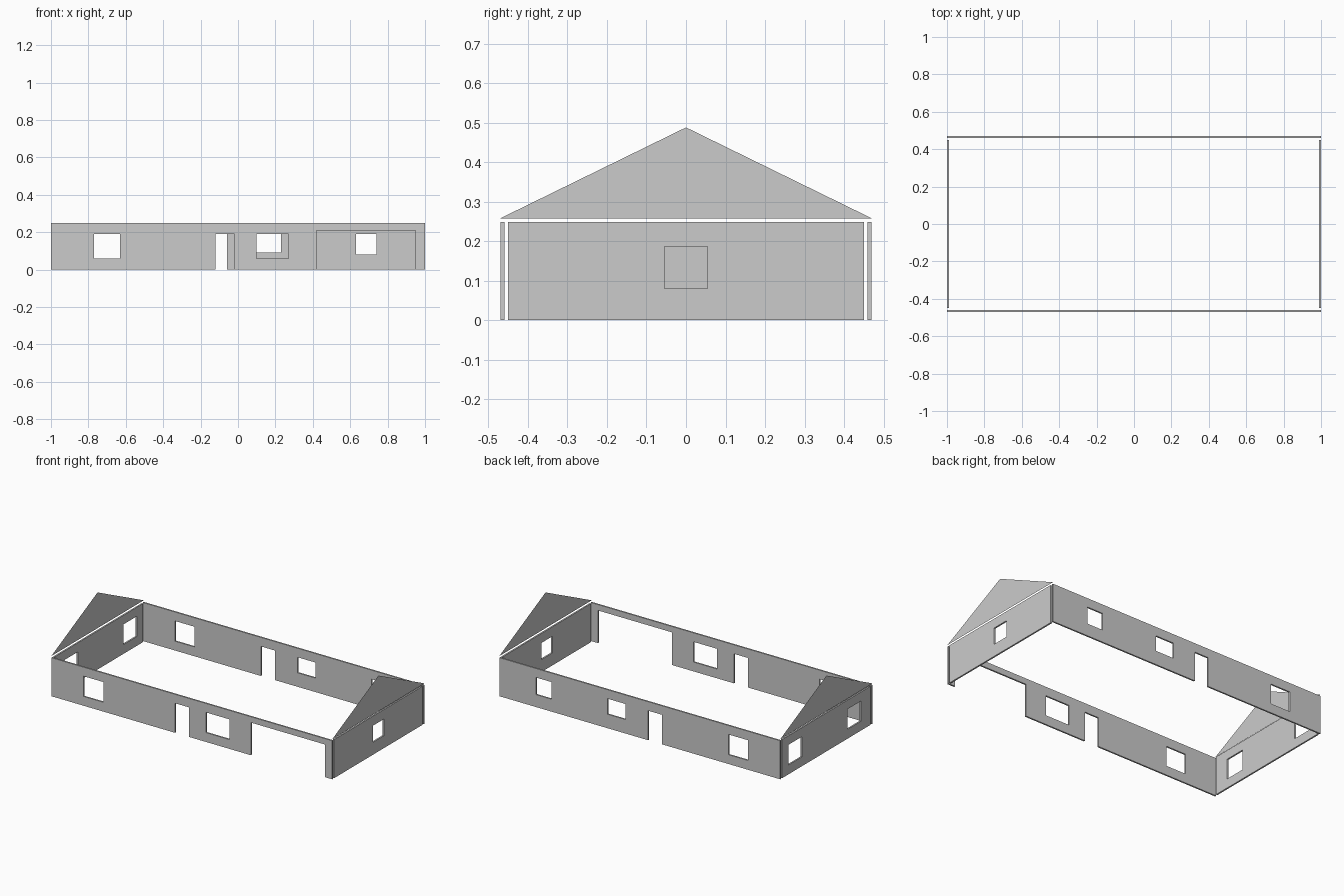
import bpy
import bmesh
from mathutils import Vector

cube = bpy.data.objects.get("Cube")
if cube:
    bpy.data.objects.remove(cube, do_unlink=True)

WALL_H = 0.248
THICK = 0.01
HALF_X = 1.0
HALF_Y = 0.47

plaster = bpy.data.materials.new("light_grey_plaster")
plaster.use_nodes = True
colour = (0.6, 0.6, 0.6, 1.0)
plaster.diffuse_color = colour
plaster.node_tree.nodes["Principled BSDF"].inputs["Base Color"].default_value = colour


def finish(name, bm):
    mesh = bpy.data.meshes.new(name)
    bm.to_mesh(mesh)
    bm.free()
    mesh.materials.append(plaster)
    obj = bpy.data.objects.new(name, mesh)
    bpy.context.collection.objects.link(obj)
    return obj


def wall(name, origin, along, thickness, half, openings):
    """Upright panel with rectangular openings (start, end, bottom, top)."""
    us = sorted({-half, half, *(u for o in openings for u in o[:2])})
    zs = sorted({0.0, WALL_H, *(z for o in openings for z in o[2:])})
    bm = bmesh.new()
    grid = [[bm.verts.new(origin + along * u + Vector((0, 0, z))) for z in zs] for u in us]
    for i in range(len(us) - 1):
        for j in range(len(zs) - 1):
            u, z = (us[i] + us[i + 1]) / 2, (zs[j] + zs[j + 1]) / 2
            if not any(a < u < b and c < z < d for a, b, c, d in openings):
                bm.faces.new((grid[i][j], grid[i + 1][j], grid[i + 1][j + 1], grid[i][j + 1]))
    # Give the panel its thickness
    panel = bmesh.ops.extrude_face_region(bm, geom=bm.faces[:], use_keep_orig=True)
    moved = [v for v in panel["geom"] if isinstance(v, bmesh.types.BMVert)]
    bmesh.ops.translate(bm, verts=moved, vec=thickness)
    bmesh.ops.delete(bm, geom=[v for v in bm.verts if not v.link_faces], context='VERTS')
    bmesh.ops.recalc_face_normals(bm, faces=bm.faces[:])
    return finish(name, bm)


def gable(name, x):
    """Single-sheet triangle standing just above an end wall."""
    bm = bmesh.new()
    s = 1 if x > 0 else -1
    points = ((x, -s * HALF_Y, 0.258), (x, s * HALF_Y, 0.258), (x, 0, 0.488))
    bm.faces.new([bm.verts.new(p) for p in points])
    return finish(name, bm)


X, Y = Vector((1, 0, 0)), Vector((0, 1, 0))

# Long walls: windows, doors and the wide garage opening
wall("front_wall", Y * -HALF_Y, X, Y * THICK, HALF_X, [
    (-0.77, -0.63, 0.06, 0.19),
    (-0.12, -0.02, 0.0, 0.19),
    (0.10, 0.27, 0.06, 0.19),
    (0.42, 0.95, 0.0, 0.21),
])
wall("back_wall", Y * HALF_Y, X, Y * -THICK, HALF_X, [
    (-0.77, -0.63, 0.06, 0.19),
    (-0.16, -0.06, 0.0, 0.19),
    (0.10, 0.23, 0.09, 0.19),
    (0.63, 0.74, 0.08, 0.19),
])

# End walls stop short of the long walls
wall("left_wall", X * HALF_X, Y, X * -THICK, 0.45, [(-0.055, 0.055, 0.08, 0.187)])
wall("right_wall", X * -HALF_X, Y, X * THICK, 0.45, [
    (-0.35, -0.215, 0.06, 0.19),
    (0.25, 0.385, 0.06, 0.19),
])

# Roof gables
gable("left_gable", HALF_X)
gable("right_gable", -HALF_X)
